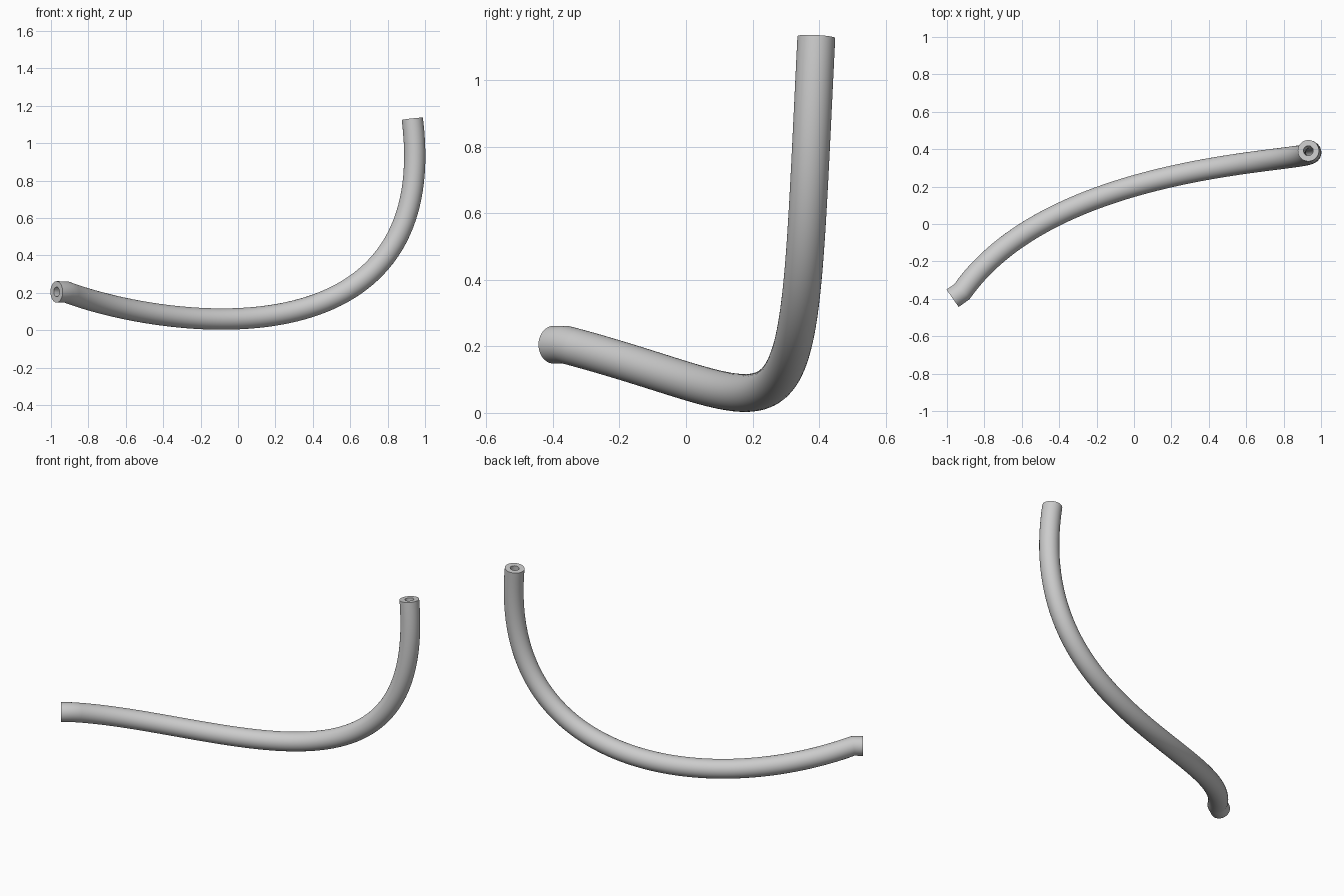
import bpy, bmesh, math
from mathutils import Vector

if "Cube" in bpy.data.objects:
    bpy.data.objects.remove(bpy.data.objects["Cube"])

R_OUT, R_IN, SIDES, STEPS = 0.057, 0.026, 40, 64

# Centreline: short level stub at one end, then one cubic sweep
p0 = Vector((-0.92, -0.362, 0.205))
p1 = Vector((-0.40, 0.38, 0.01))
p2 = Vector((1.10, 0.325, -0.205))
p3 = Vector((0.932, 0.392, 1.13))
stub = Vector((-0.97, -0.397, 0.205))


def bezier(t):
    s = 1 - t
    return p0 * s**3 + p1 * 3*s*s*t + p2 * 3*s*t*t + p3 * t**3


path = [stub] + [bezier(i / STEPS) for i in range(STEPS + 1)]

bm = bmesh.new()


def ring(center, n, b, radius):
    return [bm.verts.new(center + radius * (n * math.cos(a) + b * math.sin(a)))
            for a in (2 * math.pi * k / SIDES for k in range(SIDES))]


def bridge(a, b):
    for k in range(SIDES):
        j = (k + 1) % SIDES
        bm.faces.new((a[k], a[j], b[j], b[k]))


# Outer wall and bore swept with a twist-free frame
outer, inner = [], []
normal = Vector((0, 0, 1))
for i, p in enumerate(path):
    before = (p - path[i - 1]).normalized() if i > 0 else Vector()
    after = (path[i + 1] - p).normalized() if i < len(path) - 1 else Vector()
    tangent = (before + after).normalized()
    normal = (normal - tangent * normal.dot(tangent)).normalized()
    binormal = tangent.cross(normal)
    outer.append(ring(p, normal, binormal, R_OUT))
    inner.append(ring(p, normal, binormal, R_IN))

for i in range(len(path) - 1):
    bridge(outer[i], outer[i + 1])
    bridge(inner[i + 1], inner[i])

# Flat annular ends
bridge(inner[0], outer[0])
bridge(outer[-1], inner[-1])
bmesh.ops.recalc_face_normals(bm, faces=bm.faces)

mesh = bpy.data.meshes.new("bent_tube")
bm.to_mesh(mesh)
bm.free()
tube = bpy.data.objects.new("bent_tube", mesh)
bpy.context.collection.objects.link(tube)
bpy.context.view_layer.objects.active = tube
tube.select_set(True)
bpy.ops.object.shade_smooth_by_angle(angle=math.radians(40))
